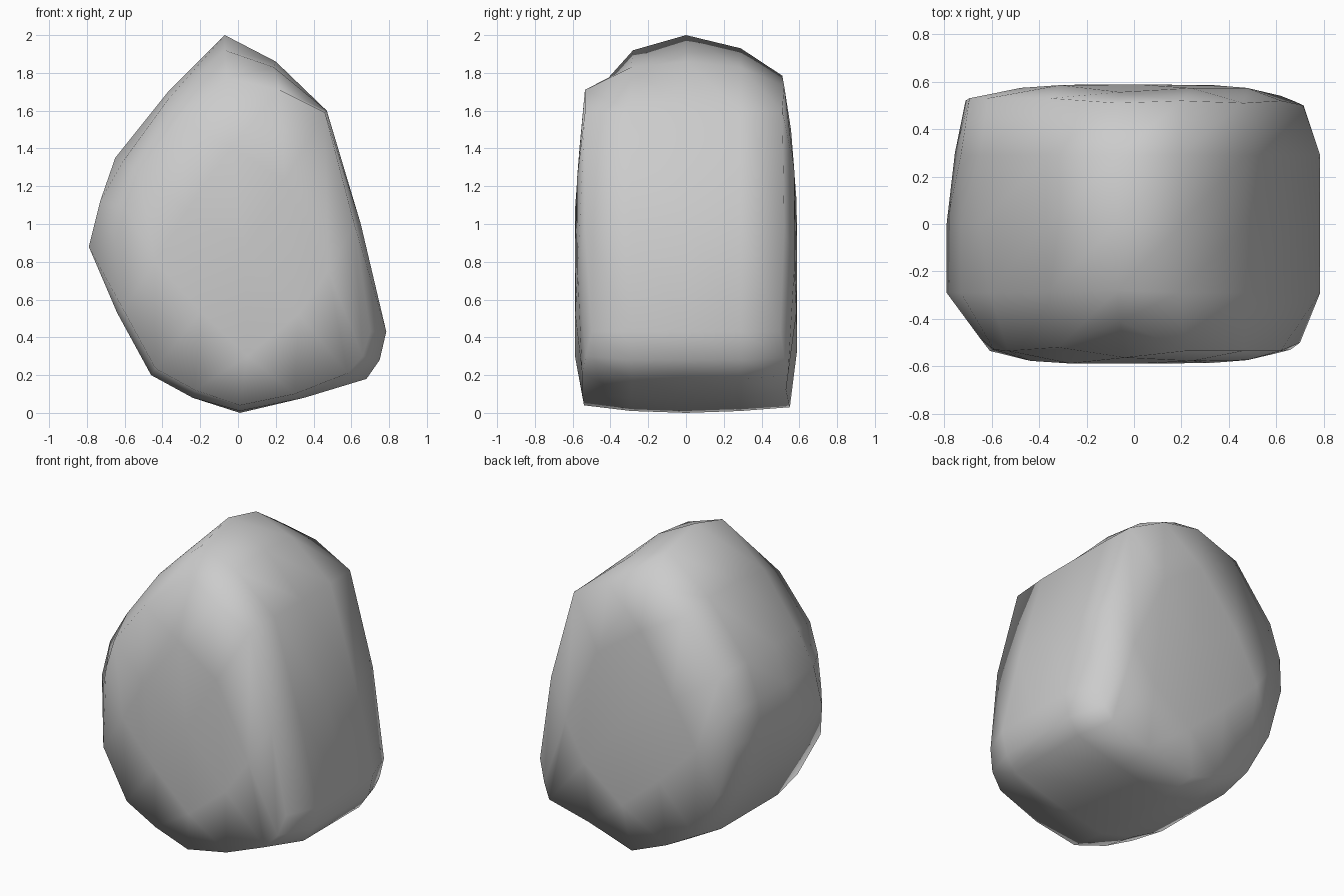
import bpy, bmesh
from mathutils import Vector

# Silhouette of the boulder (x, z), clockwise from the peak; every 4th point is a corner
profile = [(-0.07, 2.0), (0.2, 1.86), (0.47, 1.6), (0.65, 1.0), (0.785, 0.43),
           (0.75, 0.28), (0.68, 0.18), (0.35, 0.08), (0.01, 0.0), (-0.24, 0.08),
           (-0.46, 0.2), (-0.64, 0.53), (-0.79, 0.88), (-0.73, 1.12),
           (-0.65, 1.35), (-0.37, 1.7)]
N = 16

# Slices front to back: y, scale of plain points, moved points {index: (x, y, z)}
slices = [
    (-0.535, 0.95, {0: (-0.06, -0.41, 1.775), 1: (0.22, -0.535, 1.71), 2: (0.46, -0.535, 1.59),
                    4: (0.70, -0.50, 0.43), 5: (0.66, -0.53, 0.30), 6: (0.58, -0.55, 0.21),
                    7: (0.30, -0.55, 0.10), 8: (0.01, -0.54, 0.04), 12: (-0.65, -0.48, 0.90),
                    13: (-0.59, -0.53, 1.08), 14: (-0.53, -0.535, 1.27), 15: (-0.32, -0.52, 1.55)}),
    (-0.29, 1.0, {0: (-0.07, -0.28, 1.92), 1: (0.19, -0.29, 1.83), 8: (0.01, -0.29, 0.01),
                  14: (-0.61, -0.29, 1.33), 15: (-0.37, -0.29, 1.66)}),
    (0.0, 1.0, {}),
    (0.29, 1.0, {0: (-0.07, 0.29, 1.93), 1: (0.19, 0.29, 1.83), 8: (0.01, 0.29, 0.01),
                 12: (-0.755, 0.3, 0.89)}),
    (0.53, 0.95, {0: (-0.07, 0.51, 1.785), 1: (0.20, 0.52, 1.73), 2: (0.46, 0.51, 1.60),
                  3: (0.62, 0.52, 1.0), 4: (0.715, 0.50, 0.43), 5: (0.67, 0.52, 0.29),
                  6: (0.62, 0.54, 0.20), 8: (0.01, 0.55, 0.03), 12: (-0.71, 0.52, 0.90)}),
]

bm = bmesh.new()


def ring(y, s, moved):
    pts = [(x * s, y, 0.9 + (z - 0.9) * s) for x, z in profile]
    return [bm.verts.new(moved.get(i, p)) for i, p in enumerate(pts)]


def cap(r, side):
    """Fill a 16 point ring with a gently bulging 4 x 4 grid."""
    P = [v.co.copy() for v in r]
    grid = {}
    for k in range(5):
        grid[k, 0], grid[4, k] = r[k], r[4 + k]
        grid[k, 4], grid[0, k] = r[12 - k], r[-k % N]
    for i in range(1, 4):
        for j in range(1, 4):
            u, v = i / 4, j / 4
            p = (P[i] * (1 - v) + P[12 - i] * v + P[16 - j] * (1 - u) + P[4 + j] * u
                 - P[0] * (1 - u) * (1 - v) - P[4] * u * (1 - v)
                 - P[8] * u * v - P[12] * (1 - u) * v)
            depth = 0.588 - 0.08 * max(0, p.z - 1.1) - 0.08 * max(0, abs(p.x) - 0.3)
            grid[i, j] = bm.verts.new(Vector((p.x, side * depth, p.z)))
    for i in range(4):
        for j in range(4):
            bm.faces.new((grid[i, j], grid[i + 1, j], grid[i + 1, j + 1], grid[i, j + 1]))


# Outer band, then the front and back
rings = [ring(*s) for s in slices]
for a, b in zip(rings, rings[1:]):
    for i in range(N):
        j = (i + 1) % N
        bm.faces.new((a[i], a[j], b[j], b[i]))
cap(rings[0], -1)
cap(rings[-1], 1)

bmesh.ops.recalc_face_normals(bm, faces=bm.faces)
for f in bm.faces:
    f.smooth = True
mesh = bpy.data.meshes.new("boulder")
bm.to_mesh(mesh)
bm.free()
boulder = bpy.data.objects.new("boulder", mesh)
bpy.context.collection.objects.link(boulder)
